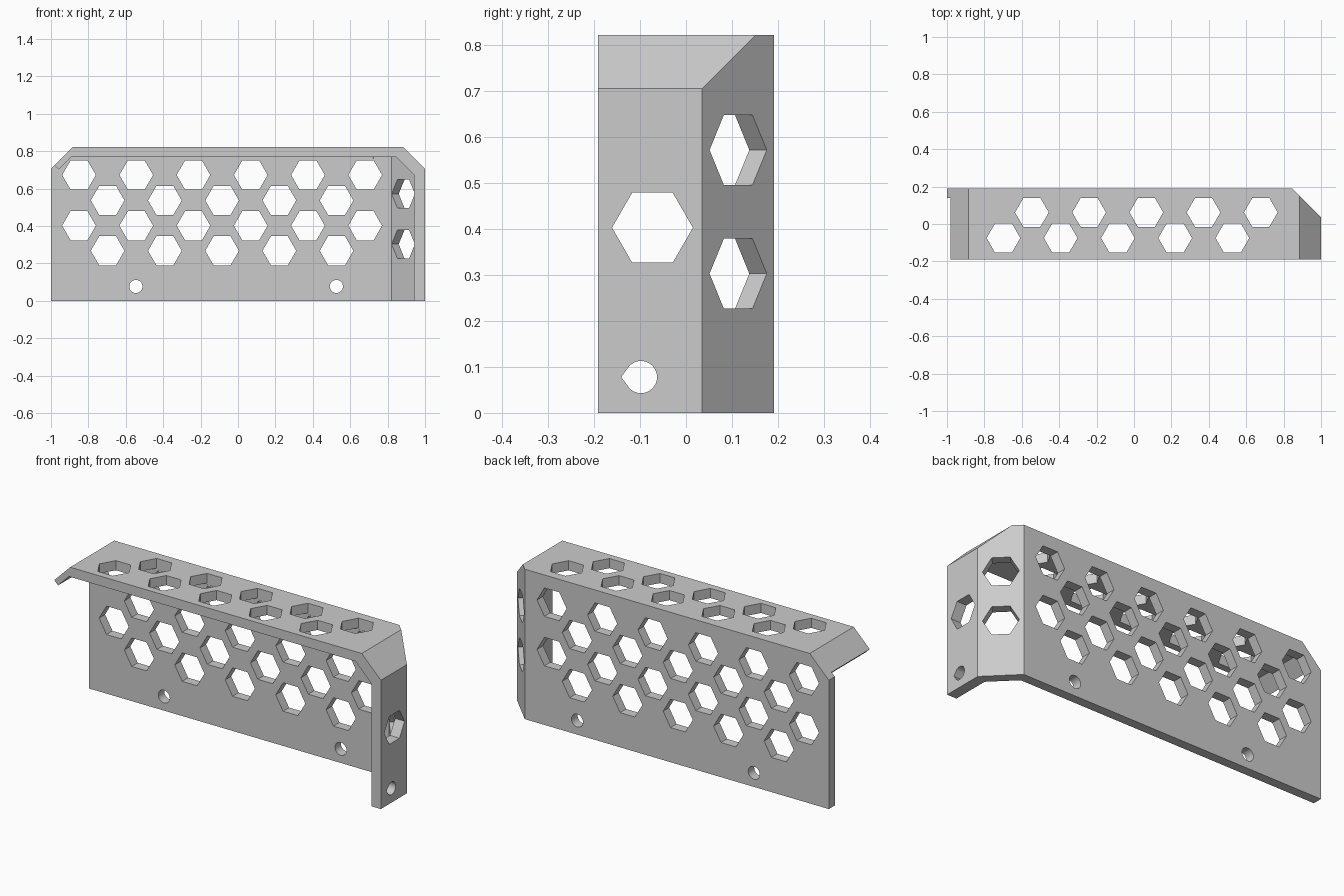
import bpy, bmesh
from math import cos, sin, pi, sqrt
from mathutils import Vector

old = bpy.data.objects.get("Cube")
if old:
    bpy.data.objects.remove(old, do_unlink=True)

X, Y, Z = Vector((1, 0, 0)), Vector((0, 1, 0)), Vector((0, 0, 1))
DIAG = Vector((1, 1, 0)).normalized()    # outward from the back corner facet
ALONG = Vector((-1, 1, 0)).normalized()  # across that facet
HEX, BOLT = 0.09, 0.035
STEP = 0.306


def make_object(name, bm):
    bmesh.ops.recalc_face_normals(bm, faces=bm.faces)
    mesh = bpy.data.meshes.new(name)
    bm.to_mesh(mesh)
    bm.free()
    obj = bpy.data.objects.new(name, mesh)
    bpy.context.collection.objects.link(obj)
    return obj


def faceted_box(name, low, high, planes):
    """Box whose corners are sliced off wherever normal . p > limit."""
    bm = bmesh.new()
    bmesh.ops.create_cube(bm, size=1)
    low, high = Vector(low), Vector(high)
    for v in bm.verts:
        v.co = (low + high) / 2 + v.co * (high - low)
    for normal, limit in planes:
        n = Vector(normal)
        cut = bmesh.ops.bisect_plane(
            bm, geom=bm.verts[:] + bm.edges[:] + bm.faces[:],
            plane_co=n * limit / n.length_squared, plane_no=n, clear_outer=True)
        rim = [e for e in cut["geom_cut"] if isinstance(e, bmesh.types.BMEdge)]
        bmesh.ops.contextual_create(bm, geom=rim)
    return make_object(name, bm)


def ring(radius, sides):
    return [(radius * cos(2 * pi * i / sides), radius * sin(2 * pi * i / sides))
            for i in range(sides)]


def punch(bm, centre, u, v, outline, outside=0.02, inside=0.075):
    """Closed prism through a panel; centre lies on its outer skin."""
    n = u.cross(v)
    c = Vector(centre)
    rows = [[bm.verts.new(c + u * a + v * b + n * d) for a, b in outline]
            for d in (-inside, outside)]
    bm.faces.new(rows[0][::-1])
    bm.faces.new(rows[1])
    for i in range(len(outline)):
        j = (i + 1) % len(outline)
        bm.faces.new((rows[0][i], rows[0][j], rows[1][j], rows[1][i]))


# Outer skin and the hollow that leaves a folded sheet
cover = faceted_box("perforated_cover", (-1, -0.191, 0), (1, 0.191, 0.822), [
    ((1, 0, 1), 1.706), ((-1, 0, 1), 1.706), ((1, 1, 0), 1.035)])
hollow = faceted_box("hollow_cutter", (-1.2, -0.4, -0.2), (0.942, 0.139, 0.769), [
    ((1, 0, 1), 1.615), ((-1, 0, 1), 1.66), ((1, 1, 0), 0.959)])
lip_trim = faceted_box("lip_trim_cutter", (-1.2, -0.4, 0.6), (-0.9, 0.139, 0.9), [
    ((1, 0, 1), -0.255)])

# Hole cutters
holes = bmesh.new()
hexagon, bolt = ring(HEX, 6), ring(BOLT, 32)

# Back panel: staggered rows of hexagons and two bolt holes
for row, z in enumerate((0.673, 0.537, 0.402, 0.268)):
    odd = row % 2
    for i in range(6 - odd):
        punch(holes, (-0.85 + STEP * (i + odd / 2), 0.191, z), -X, Z, hexagon)
for x in (-0.546, 0.526):
    punch(holes, (x, 0.191, 0.077), -X, Z, bolt)

# Roof: two staggered rows
for start, y in ((-0.546, 0.062), (-0.698, -0.075)):
    for i in range(5):
        punch(holes, (start + STEP * i, y, 0.822), X, Y, hexagon, inside=0.062)

# Side wall: one hexagon and a teardrop bolt hole
punch(holes, (1, -0.073, 0.403), Y, Z, ring(0.088, 6))
tip = 0.043
drop = [p for p in bolt if p[0] > -BOLT * BOLT / tip]
drop.append((-tip, 0))
drop.sort(key=lambda p: -p[0] if p[1] >= 0 else 10 + p[0])
punch(holes, (1, -0.098, 0.078), Y, Z, drop)

# Corner facet: two hexagons
for z in (0.572, 0.303):
    punch(holes, (0.9215, 0.1135, z), ALONG, Z, ring(0.088, 6))
hole_cutter = make_object("hole_cutter", holes)

# Cut the sheet and bake the result
cutters = (hollow, lip_trim, hole_cutter)
for cutter in cutters:
    cutter.hide_render = True
    mod = cover.modifiers.new(cutter.name, "BOOLEAN")
    mod.operation = "DIFFERENCE"
    mod.solver = "EXACT"
    mod.use_self = cutter is hole_cutter
    mod.object = cutter
bpy.context.view_layer.update()
graph = bpy.context.evaluated_depsgraph_get()
baked = bpy.data.meshes.new_from_object(cover.evaluated_get(graph))
cover.modifiers.clear()
cover.data = baked
for cutter in cutters:
    bpy.data.objects.remove(cutter, do_unlink=True)

# Plain grey finish
grey = bpy.data.materials.new("light_grey")
grey.use_nodes = True
colour = (0.6, 0.6, 0.6, 1)
grey.diffuse_color = colour
grey.node_tree.nodes["Principled BSDF"].inputs["Base Color"].default_value = colour
cover.data.materials.clear()
cover.data.materials.append(grey)
for poly in cover.data.polygons:
    poly.material_index = 0

# Flat panels, smooth bolt holes
bpy.context.view_layer.objects.active = cover
cover.select_set(True)
bpy.ops.object.shade_smooth_by_angle(angle=pi / 9)
